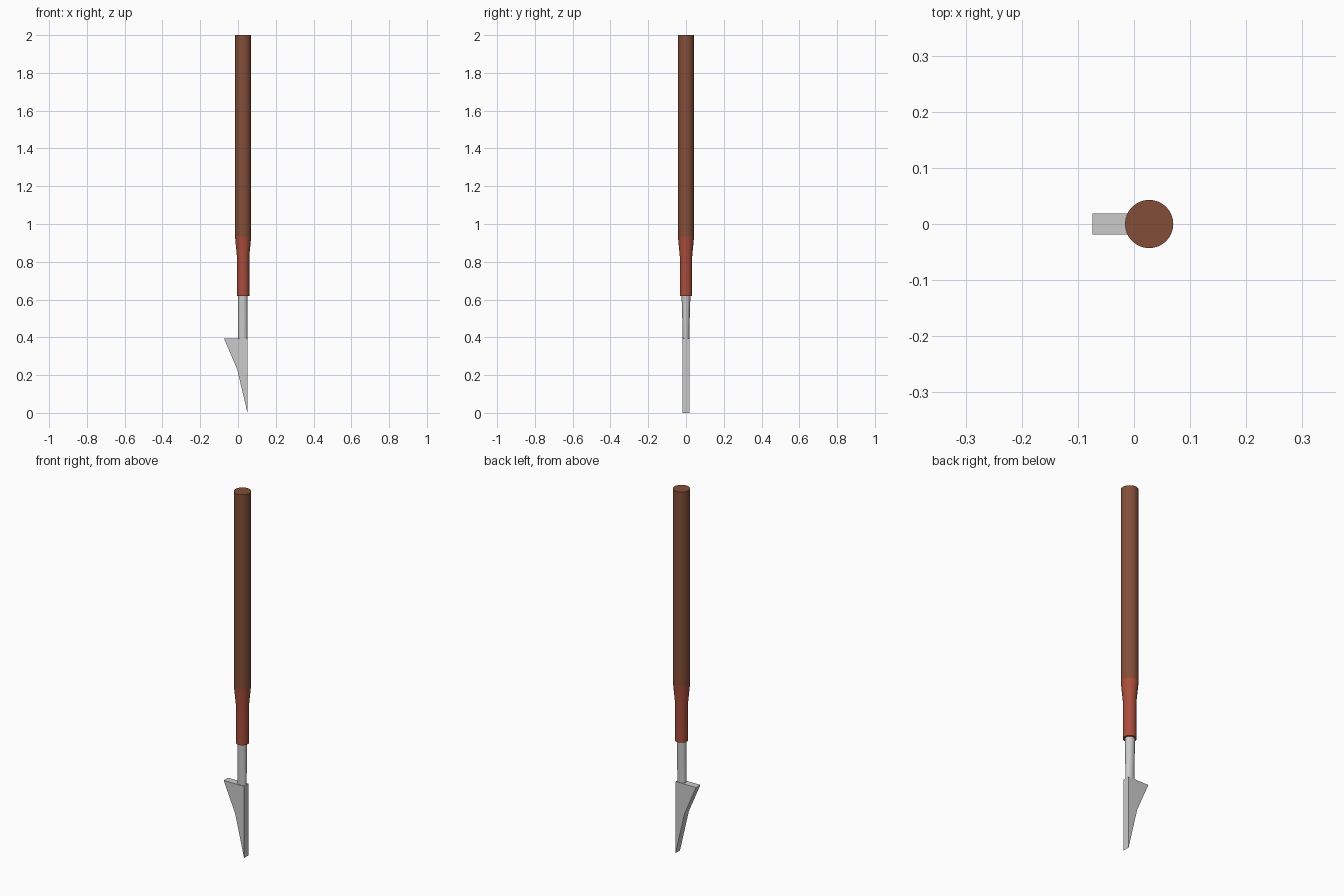
import bpy, bmesh, math

if "Cube" in bpy.data.objects:
    bpy.data.objects.remove(bpy.data.objects["Cube"])

CX = 0.027   # axis of the handle
SIDES = 32


def finish(name, bm, color=None, smooth=True):
    bmesh.ops.recalc_face_normals(bm, faces=bm.faces[:])
    mesh = bpy.data.meshes.new(name)
    bm.to_mesh(mesh)
    bm.free()
    ob = bpy.data.objects.new(name, mesh)
    bpy.context.collection.objects.link(ob)
    if color:
        mat = bpy.data.materials.new(name + "_paint")
        mat.diffuse_color = (*color, 1)
        mat.use_nodes = True
        mat.node_tree.nodes["Principled BSDF"].inputs["Base Color"].default_value = mat.diffuse_color
        mesh.materials.append(mat)
    if smooth:
        bpy.ops.object.select_all(action='DESELECT')
        ob.select_set(True)
        bpy.context.view_layer.objects.active = ob
        bpy.ops.object.shade_smooth_by_angle(angle=math.radians(30))
    return ob


def loft(name, sections, cx=CX, color=None):
    """Capped tube through elliptical sections (z, rx, ry)."""
    bm = bmesh.new()
    rings = []
    for z, rx, ry in sections:
        rings.append([bm.verts.new((cx + rx * math.cos(a), ry * math.sin(a), z))
                      for a in (2 * math.pi * i / SIDES for i in range(SIDES))])
    for lo, hi in zip(rings, rings[1:]):
        for i in range(SIDES):
            j = (i + 1) % SIDES
            bm.faces.new((lo[i], lo[j], hi[j], hi[i]))
    bm.faces.new(rings[0])
    bm.faces.new(rings[-1])
    return finish(name, bm, color)


# Wooden handle
loft("handle", [(0.935, 0.043, 0.043), (2.0, 0.043, 0.043)], color=(0.23, 0.075, 0.04))

# Tapered red collar
loft("collar", [(0.62, 0.033, 0.033), (0.83, 0.033, 0.033), (0.935, 0.043, 0.043)],
     color=(0.4, 0.075, 0.045))

# Metal shank, flattening towards the blade
loft("shank", [(0.38, 0.0245, 0.017), (0.44, 0.0245, 0.018), (0.64, 0.0245, 0.024)], cx=0.0255)

# Single-barbed blade, extruded from its side profile
profile = [(-0.074, 0.393), (-0.004, 0.23), (0.05, 0.0), (0.05, 0.393)]
bm = bmesh.new()
face = bm.faces.new([bm.verts.new((x, -0.019, z)) for x, z in profile])
ext = bmesh.ops.extrude_face_region(bm, geom=[face])
bmesh.ops.translate(bm, vec=(0, 0.038, 0),
                    verts=[v for v in ext["geom"] if isinstance(v, bmesh.types.BMVert)])
finish("blade", bm, smooth=False)
